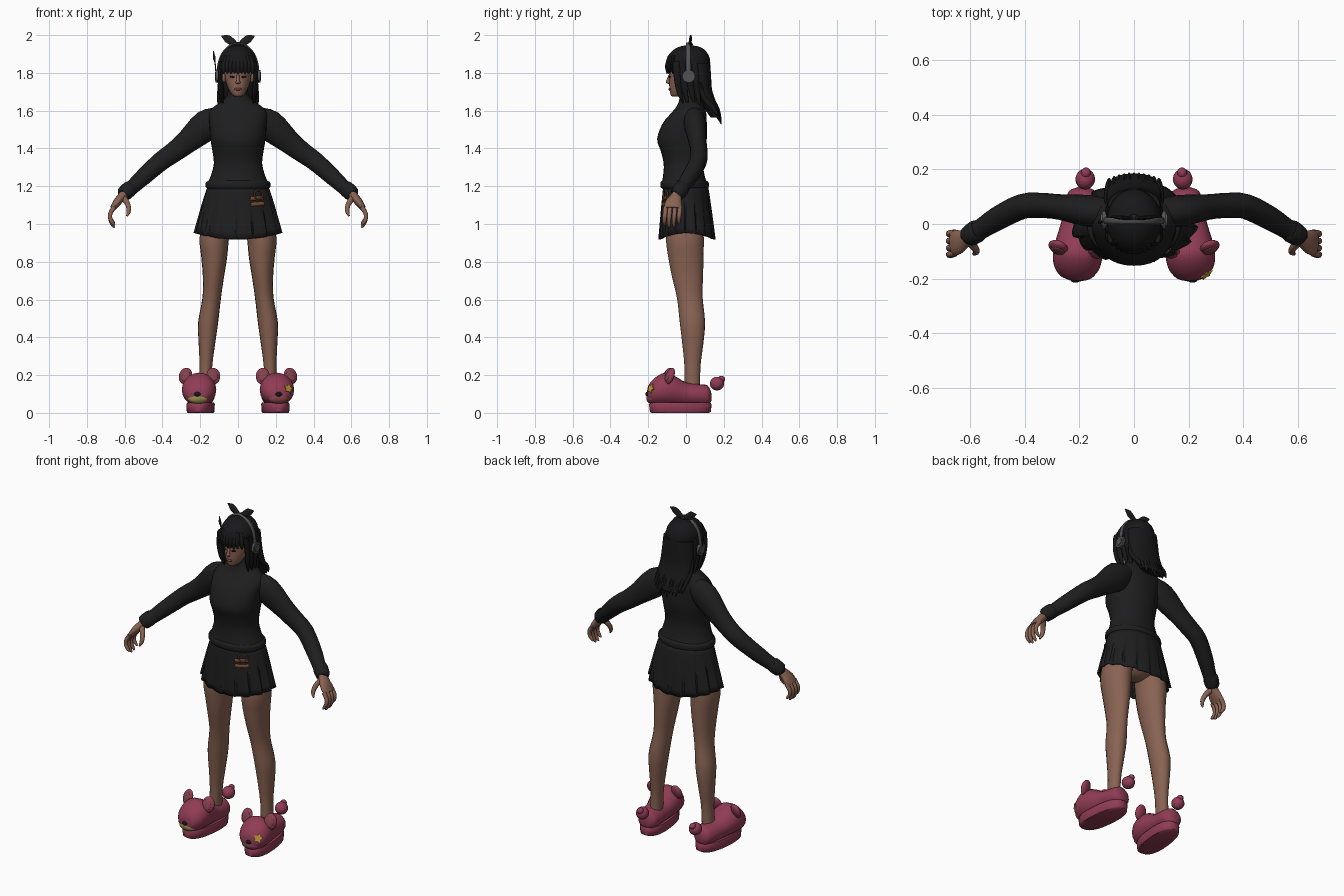
import bpy, bmesh, math
from mathutils import Vector, Matrix, Euler


def material(name, r, g, b):
    m = bpy.data.materials.new(name)
    m.diffuse_color = (r, g, b, 1)
    return m


KNIT = material("black knit", .013, .013, .014)
HAIR = material("black hair", .009, .009, .010)
SKIN = material("skin", .25, .125, .085)
PINK = material("slipper pink", .28, .045, .09)
ROSE = material("dusky ear pink", .22, .055, .07)
OLIVE = material("muzzle olive", .30, .25, .07)
GOLD = material("patch yellow", .55, .33, .03)
GREY = material("headset grey", .085, .085, .09)
TAN = material("leather brown", .20, .075, .03)
LIP = material("lip red", .17, .05, .045)


def finish(name, bm, mat, angle=50):
    bmesh.ops.recalc_face_normals(bm, faces=bm.faces[:])
    me = bpy.data.meshes.new(name)
    bm.to_mesh(me)
    bm.free()
    me.materials.append(mat)
    ob = bpy.data.objects.new(name, me)
    bpy.context.collection.objects.link(ob)
    bpy.ops.object.select_all(action='DESELECT')
    ob.select_set(True)
    bpy.context.view_layer.objects.active = ob
    bpy.ops.object.shade_smooth_by_angle(angle=math.radians(angle))
    return ob


def spline(pts, n):
    """Catmull-Rom through tuples of any length."""
    out = []
    for i in range(len(pts) - 1):
        p0, p1, p2, p3 = pts[max(i - 1, 0)], pts[i], pts[i + 1], pts[min(i + 2, len(pts) - 1)]
        for k in range(n):
            t = k / n
            out.append([.5 * (2 * b + (c - a) * t + (2 * a - 5 * b + 4 * c - d) * t * t
                              + (3 * b - a - 3 * c + d) * t ** 3) for a, b, c, d in zip(p0, p1, p2, p3)])
    return out + [list(pts[-1])]


def tube(name, pts, mat, seg=16, n=3, ref=(0, 1, 0), axis=None, power=1.0):
    """Elliptical rings (x, y, z, radius along ref, other radius) skinned along a path."""
    pts = spline(pts, n)
    bm = bmesh.new()
    rings = []
    for i, p in enumerate(pts):
        t = Vector(axis) if axis else Vector(pts[min(i + 1, len(pts) - 1)][:3]) - Vector(pts[max(i - 1, 0)][:3])
        t.normalize()
        a = Vector(ref) - t * t.dot(Vector(ref))
        a.normalize()
        b = t.cross(a)
        ring = []
        for k in range(seg):
            w = 2 * math.pi * k / seg
            c, s = math.cos(w), math.sin(w)
            c, s = math.copysign(abs(c) ** power, c), math.copysign(abs(s) ** power, s)
            ring.append(bm.verts.new(Vector(p[:3]) + a * c * max(p[3], .001) + b * s * max(p[4], .001)))
        rings.append(ring)
    for r, q in zip(rings, rings[1:]):
        for k in range(seg):
            bm.faces.new((r[k], r[(k + 1) % seg], q[(k + 1) % seg], q[k]))
    bm.faces.new(rings[0])
    bm.faces.new(rings[-1])
    return finish(name, bm, mat)


def loft(name, rings, mat, **kw):
    """Horizontal rings (z, half width, front y, back y)."""
    return tube(name, [(0, (f + b) / 2, z, (b - f) / 2, h) for z, h, f, b in rings], mat, axis=(0, 0, 1), **kw)


def blob(name, loc, radii, mat, rot=(0, 0, 0)):
    bm = bmesh.new()
    bmesh.ops.create_uvsphere(bm, u_segments=18, v_segments=12, radius=1)
    bm.transform(Matrix.LocRotScale(Vector(loc), Euler(rot), Vector(radii)))
    return finish(name, bm, mat)


def disc(name, loc, r, depth, mat, rot, points=24, inner=1.0):
    """Thin prism; inner < 1 makes a star."""
    bm = bmesh.new()
    ring = []
    for k in range(points):
        q = r * (inner if k % 2 else 1)
        w = 2 * math.pi * k / points
        ring.append(bm.verts.new((q * math.cos(w), q * math.sin(w), -depth / 2)))
    f = bm.faces.new(ring)
    top = bmesh.ops.extrude_face_region(bm, geom=[f])["geom"]
    bmesh.ops.translate(bm, verts=[v for v in top if isinstance(v, bmesh.types.BMVert)], vec=(0, 0, depth))
    bm.transform(Matrix.LocRotScale(Vector(loc), Euler(rot), None))
    return finish(name, bm, mat, 30)


# Sweater body with turtleneck
loft("sweater", [(1.185, .160, -.125, .11), (1.205, .166, -.13, .115), (1.25, .146, -.122, .10),
                 (1.32, .128, -.118, .09), (1.39, .136, -.135, .10), (1.45, .146, -.153, .11),
                 (1.53, .152, -.125, .11), (1.58, .155, -.085, .108), (1.615, .135, -.055, .10),
                 (1.65, .085, -.038, .088), (1.68, .058, -.034, .072), (1.715, .053, -.036, .068)],
     KNIT, seg=32, power=.92)
loft("sweater_hem", [(1.19, .160, -.128, .112), (1.195, .171, -.135, .12), (1.22, .170, -.135, .12),
                     (1.23, .155, -.126, .108)], KNIT, seg=32)


# Pleated skirt
def skirt_point(w, t, pleat=0.0):
    k = t ** .85
    hx, f, b = .158 + .07 * k, .120 + .022 * k, .116 + .036 * k
    g = 1 + .07 * t * (pleat - .5)
    c, s = math.cos(w), math.sin(w)
    hem = .918 + .035 * c * c
    return Vector((hx * c * g, (b if s > 0 else f) * s * g, 1.205 + (hem - 1.205) * t))


bm = bmesh.new()
N, rows = 16 * 6, []
for j in range(9):
    rows.append([bm.verts.new(skirt_point(2 * math.pi * i / N, j / 8, (0, .2, .45, .7, .9, 1)[i % 6]))
                 for i in range(N)])
for r, q in zip(rows, rows[1:]):
    for i in range(N):
        bm.faces.new((r[i], r[(i + 1) % N], q[(i + 1) % N], q[i]))
skirt = finish("pleated_skirt", bm, KNIT, 25)
mod = skirt.modifiers.new("cloth thickness", 'SOLIDIFY')
mod.thickness, mod.offset = .005, -1
loft("hips", [(.95, .03, -.03, .04), (.99, .11, -.085, .10), (1.08, .145, -.10, .105), (1.18, .13, -.09, .09)], SKIN)

# Buckle and straps on the skirt
for t in (.25, .36):
    pts = [tuple(skirt_point(math.radians(d), t, 1.1)) + (.010, .005) for d in (-69, -60, -50, -44)]
    tube("buckle_strap", pts, TAN, seg=8, ref=(0, 0, 1))
p = skirt_point(math.radians(-54), .2, 1.2)
bpy.ops.mesh.primitive_torus_add(location=p + Vector((.004, -.006, .006)), rotation=(math.radians(90), 0, .5),
                                 major_radius=.024, minor_radius=.005, major_segments=20, minor_segments=8)
bpy.context.object.name = "buckle_ring"
bpy.context.object.data.materials.append(TAN)

# Limbs, mirrored
for s in (-1, 1):
    side = "right" if s < 0 else "left"

    def limb(name, pts, mat, **kw):
        tube(side + "_" + name, [(s * q[0],) + tuple(q[1:]) for q in pts], mat, **kw)

    limb("leg", [(.10, .0, 1.08, .09, .075), (.125, -.006, .93, .10, .078), (.126, .0, .82, .093, .068),
                 (.13, .008, .72, .082, .056), (.139, .02, .61, .068, .049), (.158, .034, .48, .067, .053),
                 (.165, .036, .36, .055, .043), (.17, .034, .24, .042, .033), (.175, .034, .10, .042, .033)],
         SKIN, seg=20, axis=(0, 0, 1))
    limb("sleeve", [(.09, .04, 1.575, .05, .05), (.165, .048, 1.525, .058, .082), (.27, .062, 1.435, .047, .063),
                    (.34, .068, 1.38, .046, .055), (.41, .064, 1.33, .046, .051), (.50, .02, 1.25, .043, .045),
                    (.56, -.018, 1.195, .037, .039), (.575, -.026, 1.185, .042, .043), (.605, -.045, 1.158, .038, .040),
                    (.609, -.048, 1.154, .028, .028)], KNIT, seg=18)
    limb("palm", [(.585, -.033, 1.178, .024, .024), (.615, -.052, 1.145, .030, .023),
                  (.642, -.066, 1.112, .045, .021), (.664, -.070, 1.082, .046, .015)], SKIN)
    for i, (y, d) in enumerate(((-.108, .012), (-.084, 0), (-.058, .002), (-.032, .018))):
        limb("finger_%d" % i, [(.655, y, 1.09, .012, .013), (.676, y - .003, 1.055, .012, .012),
                               (.675, y - .006, 1.02 + d / 2, .011, .011), (.662, y - .006, .992 + d, .009, .009),
                               (.652, y - .006, .982 + d, .004, .004)], SKIN, seg=10)
    limb("thumb", [(.607, -.06, 1.14, .018, .018), (.584, -.085, 1.105, .014, .014), (.578, -.102, 1.07, .012, .012),
                   (.588, -.11, 1.042, .005, .005)], SKIN, seg=10)

    # Animal slipper, built at the origin then turned out
    parts = [tube(side + "_slipper_body",
                  [(0, y, (a + b) / 2, h, (b - a) / 2) for y, h, a, b in (
                      (-.207, .02, .08, .11), (-.197, .055, .055, .15), (-.16, .083, .04, .19),
                      (-.11, .091, .035, .213), (-.06, .084, .035, .195), (0, .072, .035, .162),
                      (.07, .066, .035, .152), (.115, .055, .037, .145), (.133, .025, .06, .11))],
                  PINK, seg=20, ref=(1, 0, 0), axis=(0, 1, 0)),
             tube(side + "_slipper_sole", [(0, -.03, z, .162 * k, .070 * k) for z, k in
                                          ((0, .94), (.006, 1), (.045, 1.03), (.055, .98))],
                  PINK, seg=28, n=1, axis=(0, 0, 1), power=.8),
             blob(side + "_slipper_tail", (0, .165, .155), (.036, .038, .036), PINK),
             blob(side + "_slipper_tail_tip", (0, .188, .178), (.018, .02, .018), PINK),
             blob(side + "_slipper_muzzle", (0, -.183, .076), (.055, .028, .028), OLIVE if s < 0 else ROSE),
             blob(side + "_slipper_nose", (0, -.207, .099), (.017, .009, .012), HAIR)]
    for e in (-1, 1):
        parts += [blob(side + "_slipper_ear", (e * .074, -.092, .195), (.037, .019, .046), PINK, (-.35, 0, e * .25)),
                  blob(side + "_slipper_ear_lining", (e * .074, -.106, .197), (.026, .008, .032), ROSE,
                       (-.35, 0, e * .25))]
        if s > 0 and e > 0:
            parts.append(disc("star_patch", (.051, -.191, .128), .027, .009, GOLD, (math.radians(72), 0, .55), 10, .55))
        else:
            parts.append(blob(side + "_slipper_eye", (e * .045, -.184, .125), (.016, .006, .004), HAIR, (0, e * .3, e * .5)))
    M = Matrix.Translation((s * .195, 0, 0)) @ Matrix.Rotation(s * .1, 4, 'Z')
    for ob in parts:
        ob.data.transform(M)

    # Face halves, side hair and headset cups
    blob(side + "_eye", (s * .031, -.087, 1.779), (.014, .005, .005), HAIR, (0, s * -.1, s * .3))
    blob(side + "_ear", (s * .074, .005, 1.775), (.010, .018, .028), SKIN)
    for i, (x, y, z) in enumerate(((.088, -.045, 1.64), (.092, -.015, 1.62), (.090, .02, 1.61), (.085, .05, 1.58))):
        limb("side_lock_%d" % i, [(.086, y - .005, 1.86, .02, .012), (.095, y, 1.78, .02, .012),
                                  (x, y + .01, 1.70, .015, .012), (x - .008, y + .03, z, .003, .003)], HAIR, seg=8)
    disc(side + "_headset_cup", (s * .105, .014, 1.782), .034, .026, GREY, (0, math.radians(90), 0))
    disc(side + "_headset_cap", (s * .118, .014, 1.782), .022, .010, GREY, (0, math.radians(90), 0))

    # Hair bow leaf
    limb("bow_leaf", [(0, .022, 1.945, .008, .008), (.025, .022, 1.96, .008, .018), (.055, .024, 1.98, .007, .022),
                      (.075, .026, 1.99, .005, .011), (.088, .027, 1.996, .002, .002)], KNIT, seg=10)

# Head and face
loft("head", [(1.675, .014, -.072, -.045), (1.683, .030, -.081, -.01), (1.71, .048, -.087, .03),
              (1.74, .061, -.089, .06), (1.78, .070, -.089, .08), (1.83, .075, -.093, .09),
              (1.88, .068, -.082, .08), (1.92, .04, -.05, .05)], SKIN, seg=24)
loft("neck", [(1.64, .045, -.025, .06), (1.74, .045, -.03, .06)], SKIN)
tube("nose", [(0, -.086, 1.79, .006, .007), (0, -.094, 1.76, .010, .009), (0, -.096, 1.748, .010, .013),
              (0, -.087, 1.74, .003, .005)], SKIN, seg=10, axis=(0, 0, 1))
blob("lips", (0, -.086, 1.714), (.021, .007, .007), LIP)

# Hair cap, fringe and long back hair
loft("hair_cap", [(1.812, .092, -.098, .12), (1.84, .099, -.106, .128), (1.88, .096, -.10, .125),
                  (1.915, .077, -.075, .105), (1.937, .048, -.04, .075), (1.946, .012, .0, .03)], HAIR, seg=28)
for i in range(-4, 5):
    x = i * .0185
    y = -.103 * math.sqrt(1 - (x / .105) ** 2)
    tube("fringe_lock", [(x * .8, y * .85, 1.89, .008, .012), (x, y, 1.84, .008, .014),
                         (x * 1.02, y + .002, 1.812, .006, .011), (x * 1.03, y + .003, 1.795 + .003 * (i % 2), .002, .004)],
         HAIR, seg=8)
loft("back_hair", [(1.85, .096, .01, .128), (1.78, .100, .02, .133), (1.71, .102, .045, .138),
                   (1.65, .100, .075, .158), (1.60, .092, .105, .178), (1.565, .08, .13, .185)], HAIR, seg=24)
for i in range(-5, 6):
    x, d = i * .0185, .012 * (i % 3) + abs(i) * .004
    c = .02 * (abs(i) / 5) ** 2
    tube("back_lock", [(x, .115 - c * 2, 1.75, .010, .014), (x * 1.05, .135 - c * 2, 1.67, .014, .014),
                       (x, .165 - c, 1.59 + d / 2, .015, .012), (x * .97, .187 - c, 1.528 + d, .002, .003)], HAIR, seg=8)

# Headset band, antenna and bow knot
tube("headset_band", [(.108 * math.cos(a), .012, 1.80 + .156 * math.sin(a), .012, .006)
                      for a in [math.pi * k / 8 for k in range(9)]], GREY, seg=8)
tube("antenna", [(-.115, .01, 1.79, .004, .004), (-.121, .008, 1.85, .003, .003), (-.125, .006, 1.875, .007, .007),
                 (-.127, .006, 1.89, .006, .006), (-.130, .005, 1.915, .002, .002)], HAIR, seg=8)
blob("bow_knot", (0, .022, 1.95), (.017, .014, .014), KNIT)
